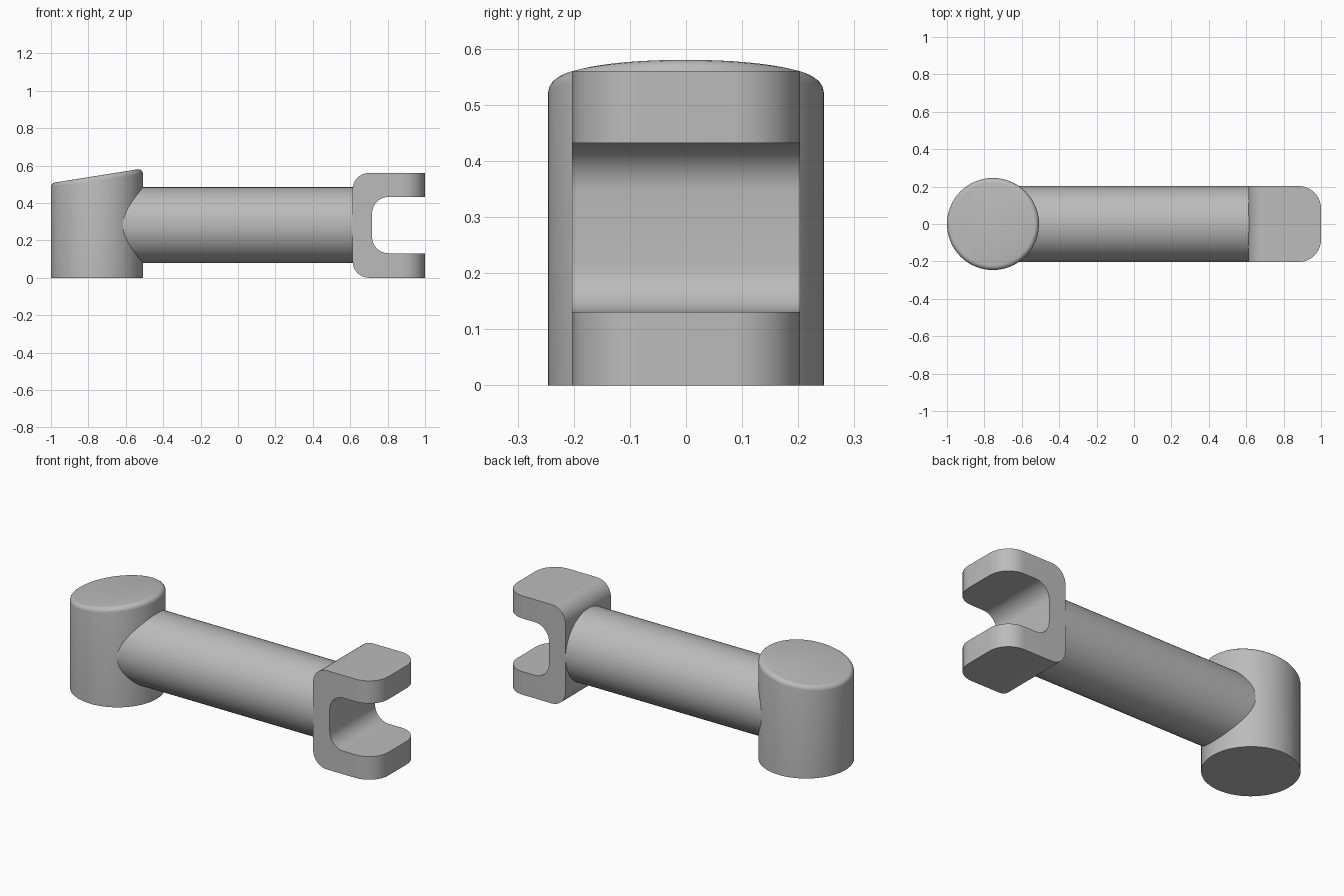
import bpy
import bmesh
from math import radians
from mathutils import Matrix

cube = bpy.data.objects.get("Cube")
if cube:
    bpy.data.objects.remove(cube, do_unlink=True)

GREY = (0.5, 0.5, 0.5, 1)
grey = bpy.data.materials.new("plain grey")
grey.use_nodes = True
grey.diffuse_color = GREY
grey.node_tree.nodes["Principled BSDF"].inputs["Base Color"].default_value = GREY


def finish(bm, name):
    """Turn a bmesh into a smooth shaded object with sharp edges kept."""
    bmesh.ops.recalc_face_normals(bm, faces=bm.faces)
    mesh = bpy.data.meshes.new(name)
    bm.to_mesh(mesh)
    bm.free()
    mesh.materials.append(grey)
    obj = bpy.data.objects.new(name, mesh)
    bpy.context.collection.objects.link(obj)
    bpy.ops.object.select_all(action="DESELECT")
    obj.select_set(True)
    bpy.context.view_layer.objects.active = obj
    bpy.ops.object.shade_smooth_by_angle(angle=radians(30))
    return obj


def cylinder(radius, length, segments):
    """Cylinder standing on the origin along z."""
    bm = bmesh.new()
    bmesh.ops.create_cone(bm, cap_ends=True, segments=segments, radius1=radius,
                          radius2=radius, depth=length,
                          matrix=Matrix.Translation((0, 0, length / 2)))
    return bm


def round_edges(bm, edges, radius, segments):
    bmesh.ops.bevel(bm, geom=edges, offset=radius, segments=segments,
                    profile=0.5, affect="EDGES")


# Upright post with a slanted, softly rounded top
POST_X, POST_R, POST_H, SLOPE = -0.754, 0.246, 0.545, 0.143
bm = cylinder(POST_R, POST_H, 64)
top = [v for v in bm.verts if v.co.z > POST_H / 2]
for v in top:
    v.co.z += SLOPE * v.co.x
rim = [e for e in bm.edges if all(v in top for v in e.verts)]
round_edges(bm, rim, 0.025, 4)
finish(bm, "post").location.x = POST_X

# Horizontal round arm from the post to the fork
ARM_R, ARM_START, ARM_END, ARM_Z = 0.203, -0.66, 0.63, 0.281
bm = cylinder(ARM_R, ARM_END - ARM_START, 64)
bm.transform(Matrix.Translation((ARM_START, 0, ARM_Z))
             @ Matrix.Rotation(radians(90), 4, "Y"))
finish(bm, "arm")

# Fork: a U profile extruded across the arm
BACK, FLOOR, TIP = 0.613, 0.717, 1.0
LOW, HIGH, HEIGHT = 0.131, 0.432, 0.56
profile = [(BACK, 0), (TIP, 0), (TIP, LOW), (FLOOR, LOW),
           (FLOOR, HIGH), (TIP, HIGH), (TIP, HEIGHT), (BACK, HEIGHT)]
bm = bmesh.new()
face = bm.faces.new([bm.verts.new((x, -ARM_R, z)) for x, z in profile])
side = bmesh.ops.extrude_face_region(bm, geom=[face])["geom"]
bmesh.ops.translate(bm, vec=(0, 2 * ARM_R, 0),
                    verts=[v for v in side if isinstance(v, bmesh.types.BMVert)])
bmesh.ops.recalc_face_normals(bm, faces=bm.faces)


def direction(edge):
    return (edge.verts[0].co - edge.verts[1].co).normalized()


# Rounded prong tips, then rounded bends of the U
tips = [e for e in bm.edges if abs(direction(e).z) > 0.9
        and all(v.co.x > TIP - 0.01 for v in e.verts)]
round_edges(bm, tips, 0.12, 10)
bends = [e for e in bm.edges if abs(direction(e).y) > 0.99
         and all(v.co.x < FLOOR + 0.01 for v in e.verts)]
round_edges(bm, bends, 0.087, 10)
finish(bm, "fork")
